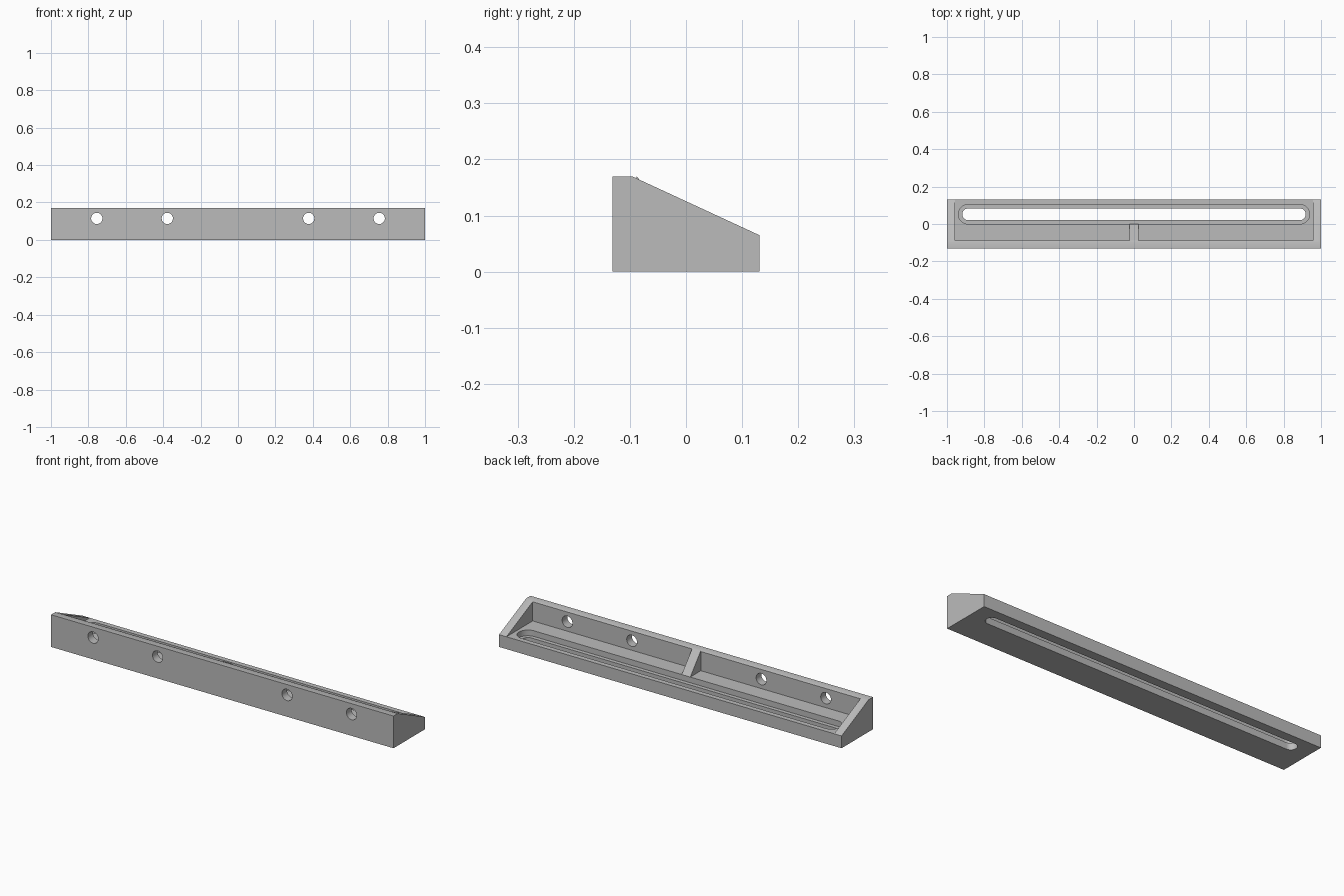
import bpy, bmesh
from math import cos, sin, pi, radians
from mathutils import Vector

cube = bpy.data.objects.get("Cube")
if cube:
    bpy.data.objects.remove(cube, do_unlink=True)

grey = bpy.data.materials.new("mid_grey")
grey.use_nodes = True
grey.diffuse_color = (0.5, 0.5, 0.5, 1)
grey.node_tree.nodes["Principled BSDF"].inputs["Base Color"].default_value = (0.5, 0.5, 0.5, 1)

FLOOR, TOP, WALL_Y = 0.065, 0.17, -0.088
SLOT_Y, SLOT_X = 0.052, 0.887


def prism(name, outline, axis, low, high):
    """Extrude a closed 2D outline along the x, y or z axis."""
    place = {"x": lambda a, b: (low, a, b),
             "y": lambda a, b: (a, low, b),
             "z": lambda a, b: (a, b, low)}[axis]
    bm = bmesh.new()
    face = bm.faces.new([bm.verts.new(place(a, b)) for a, b in outline])
    step = Vector([(high - low) * (axis == c) for c in "xyz"])
    extruded = bmesh.ops.extrude_face_region(bm, geom=[face])["geom"]
    bmesh.ops.translate(bm, vec=step,
                        verts=[v for v in extruded if isinstance(v, bmesh.types.BMVert)])
    bmesh.ops.recalc_face_normals(bm, faces=bm.faces)
    mesh = bpy.data.meshes.new(name)
    bm.to_mesh(mesh)
    bm.free()
    mesh.materials.append(grey)
    obj = bpy.data.objects.new(name, mesh)
    bpy.context.collection.objects.link(obj)
    return obj


def rounded_outline(half, centre, radius, steps=24):
    """Outline with half-round ends; half = 0 would give a circle."""
    arc = [pi * i / steps - pi / 2 for i in range(steps + 1)]
    right = [(half + radius * cos(t), centre + radius * sin(t)) for t in arc]
    return right + [(-half - radius * cos(t), centre - radius * sin(t)) for t in arc]


def circle(x, z, radius, steps=40):
    return [(x + radius * cos(2 * pi * i / steps), z + radius * sin(2 * pi * i / steps))
            for i in range(steps)]


# Solid body with the sloped side profile
body = prism("bracket_body", [(-0.131, 0), (0.131, 0), (0.131, FLOOR),
                              (-0.096, TOP), (-0.131, TOP)], "x", -1, 1)

# Open tray, long stepped slot and four wall holes
cutters = [
    prism("tray_cutter", [(WALL_Y, FLOOR), (0.3, FLOOR), (0.3, 0.3), (WALL_Y, 0.3)],
          "x", -0.957, 0.957),
    prism("slot_recess_cutter", rounded_outline(SLOT_X, SLOT_Y, 0.052), "z", 0.035, 0.1),
    prism("slot_cutter", rounded_outline(SLOT_X, SLOT_Y, 0.031), "z", -0.1, 0.1),
]
for x in (-0.755, -0.378, 0.378, 0.755):
    cutters.append(prism("hole_cutter", circle(x, 0.115, 0.03), "y", -0.2, -0.05))

for cutter in cutters:
    cutter.hide_render = True
    cut = body.modifiers.new(cutter.name, "BOOLEAN")
    cut.operation, cut.solver, cut.object = "DIFFERENCE", "EXACT", cutter

# Bake the cuts and drop the helpers
graph = bpy.context.evaluated_depsgraph_get()
baked = bpy.data.meshes.new_from_object(body.evaluated_get(graph))
body.modifiers.clear()
body.data = baked
for cutter in cutters:
    bpy.data.objects.remove(cutter, do_unlink=True)

# Central stiffening rib between wall and floor
prism("centre_rib", [(WALL_Y, FLOOR), (0, FLOOR), (WALL_Y, TOP)], "x", -0.025, 0.025)

# Smooth the round holes, keep edges crisp
bpy.ops.object.select_all(action="DESELECT")
body.select_set(True)
bpy.context.view_layer.objects.active = body
bpy.ops.object.shade_smooth_by_angle(angle=radians(30))
